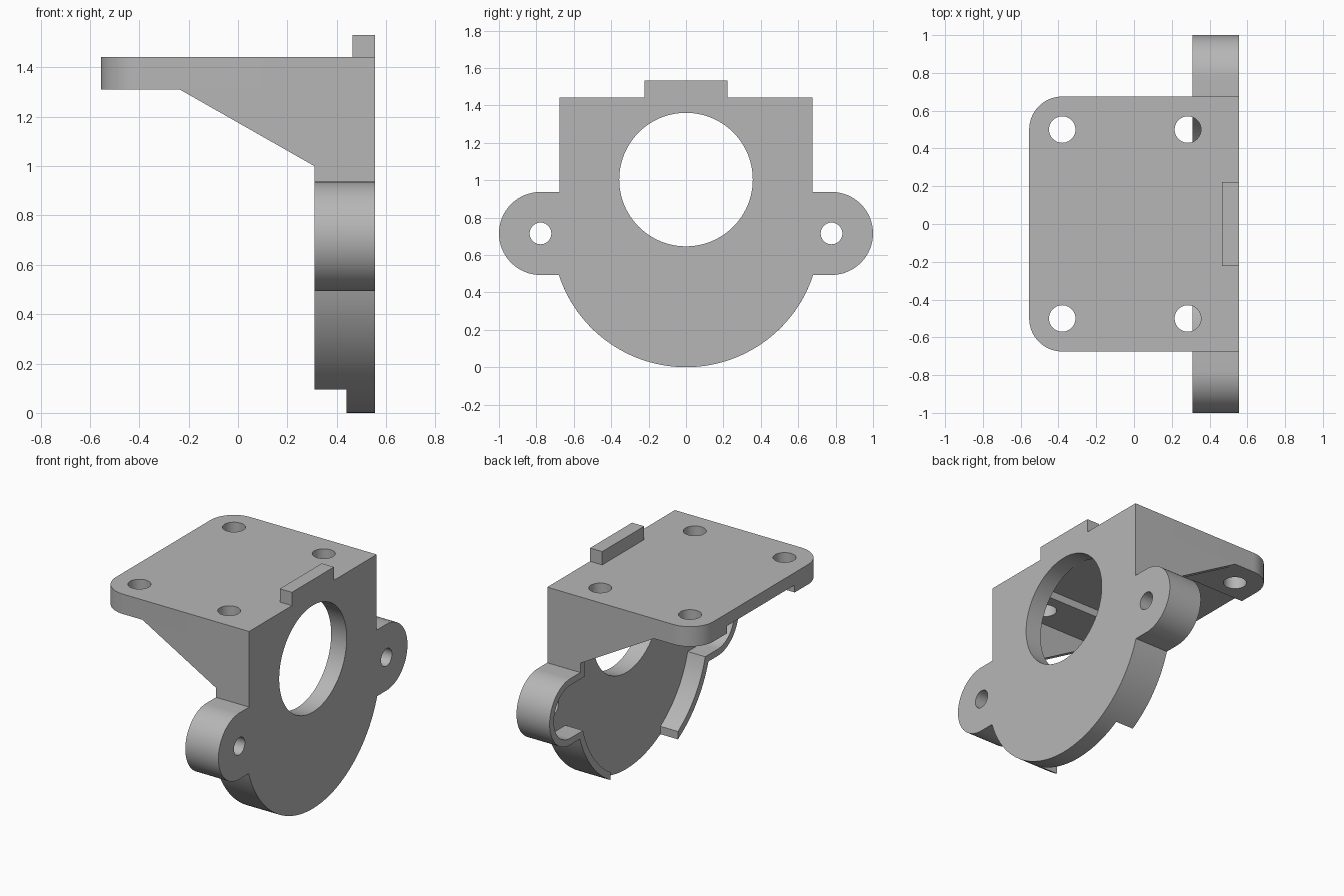
import bpy, bmesh
from math import sin, cos, pi, sqrt, asin
from mathutils import Vector

if "Cube" in bpy.data.objects:
    bpy.data.objects.remove(bpy.data.objects["Cube"], do_unlink=True)

# Shared dimensions
BACK, STEP, INNER, FRONT = 0.555, 0.44, 0.31, -0.555
TOP, UNDER = 1.443, 1.31
WIDTH, WALL = 0.675, 0.045
EAR_Y, EAR_Z, EAR_R = 0.778, 0.715, 0.222
DISC_R, BORE_Z, BORE_R = 0.715, 1.003, 0.357

grey = bpy.data.materials.new("plain grey")
grey.use_nodes = True
colour = (0.47, 0.47, 0.47, 1)
grey.diffuse_color = colour
grey.node_tree.nodes["Principled BSDF"].inputs["Base Color"].default_value = colour


def prism(name, points, axis, low, high, mirror=False):
    """Extrude a 2D outline along an axis; optionally copy it across y = 0."""
    place = {"x": lambda p, d: (d, p[0], p[1]),
             "y": lambda p, d: (p[0], d, p[1]),
             "z": lambda p, d: (p[0], p[1], d)}[axis]
    bm = bmesh.new()
    for side in ((1, -1) if mirror else (1,)):
        ends = []
        for depth in (low, high):
            ring = []
            for p in points:
                v = Vector(place(p, depth))
                v.y *= side
                ring.append(bm.verts.new(v))
            ends.append(ring)
        a, b = ends
        bm.faces.new(a[::-1])
        bm.faces.new(b)
        for i in range(len(a)):
            j = (i + 1) % len(a)
            bm.faces.new((a[i], a[j], b[j], b[i]))
    bmesh.ops.recalc_face_normals(bm, faces=bm.faces)
    mesh = bpy.data.meshes.new(name)
    bm.to_mesh(mesh)
    bm.free()
    mesh.materials.append(grey)
    obj = bpy.data.objects.new(name, mesh)
    bpy.context.collection.objects.link(obj)
    return obj


def arc(cx, cy, r, start, end, steps):
    return [(cx + r * cos(start + (end - start) * i / steps),
             cy + r * sin(start + (end - start) * i / steps)) for i in range(steps + 1)]


def circle(cx, cy, r, steps=64):
    return arc(cx, cy, r, 0, 2 * pi, steps)[:-1]


def box(x0, x1, y0, y1):
    return [(x0, y0), (x1, y0), (x1, y1), (x0, y1)]


def cut(obj, cutters):
    """Subtract the cutters, keep the result and remove the helpers."""
    for c in cutters:
        c.hide_render = True
        mod = obj.modifiers.new("cut", "BOOLEAN")
        mod.operation, mod.solver, mod.object = "DIFFERENCE", "EXACT", c
    bpy.context.view_layer.update()
    graph = bpy.context.evaluated_depsgraph_get()
    mesh = bpy.data.meshes.new_from_object(obj.evaluated_get(graph))
    obj.modifiers.clear()
    obj.data = mesh
    for c in cutters:
        bpy.data.objects.remove(c, do_unlink=True)


def half_outline(inset, top, end_y):
    """Right half of the housing outline, from the top down to y = end_y."""
    ear, disc = EAR_R - inset, DISC_R - inset
    side = WIDTH - inset
    begin = -asin(ear / disc)
    end = -pi / 2 + asin(end_y / disc)
    return ([(side, top), (side, EAR_Z + ear)]
            + arc(EAR_Y, EAR_Z, ear, pi / 2, -pi / 2, 32)
            + arc(0, EAR_Z, disc, begin, end, 32))


# Upright plate with the large bore and two ear holes
half = half_outline(0, TOP, 0)
outline = half + [(-y, z) for y, z in half[-2::-1]]
back_plate = prism("back_plate", outline, "x", STEP, BACK)
holes = [prism("bore_cutter", circle(0, BORE_Z, BORE_R, 96), "x", 0.3, 0.7)]
for side in (1, -1):
    holes.append(prism("ear_cutter", circle(side * EAR_Y, EAR_Z, 0.058, 40), "x", 0.3, 0.7))
cut(back_plate, holes)

# Thin rim on both sides, open at the bottom
rim_profile = half_outline(0, UNDER, BORE_R) + half_outline(WALL, UNDER, BORE_R)[::-1]
rim = prism("side_rims", rim_profile, "x", INNER, STEP, mirror=True)

# Triangular side webs
web_profile = [(-0.235, UNDER), (INNER, 1.0), (INNER, UNDER)]
webs = prism("side_webs", web_profile, "y", WIDTH - WALL, WIDTH, mirror=True)

# Mounting plate with rounded front corners, four holes and a shallow channel
r = 0.175
plate_profile = ([(STEP, -WIDTH), (STEP, WIDTH)]
                 + arc(FRONT + r, WIDTH - r, r, pi / 2, pi, 16)
                 + arc(FRONT + r, r - WIDTH, r, pi, 1.5 * pi, 16))
top_plate = prism("top_plate", plate_profile, "z", UNDER, TOP)
cutters = [prism("channel_cutter", box(-0.7, 0.6, -BORE_R, BORE_R), "z",
                 1.1, BORE_Z + BORE_R)]
for x in (-0.38, 0.285):
    for y in (-0.5, 0.5):
        cutters.append(prism("hole_cutter", circle(x, y, 0.07, 40), "z", 1.2, 1.6))
cut(top_plate, cutters)

# Locating tab on the top edge
tab = prism("top_tab", box(0.465, BACK, -EAR_R, EAR_R), "z", TOP, 1.532)

bpy.ops.object.select_all(action="DESELECT")
for obj in (back_plate, rim, webs, top_plate, tab):
    obj.select_set(True)
bpy.context.view_layer.objects.active = back_plate
bpy.ops.object.shade_smooth_by_angle()
